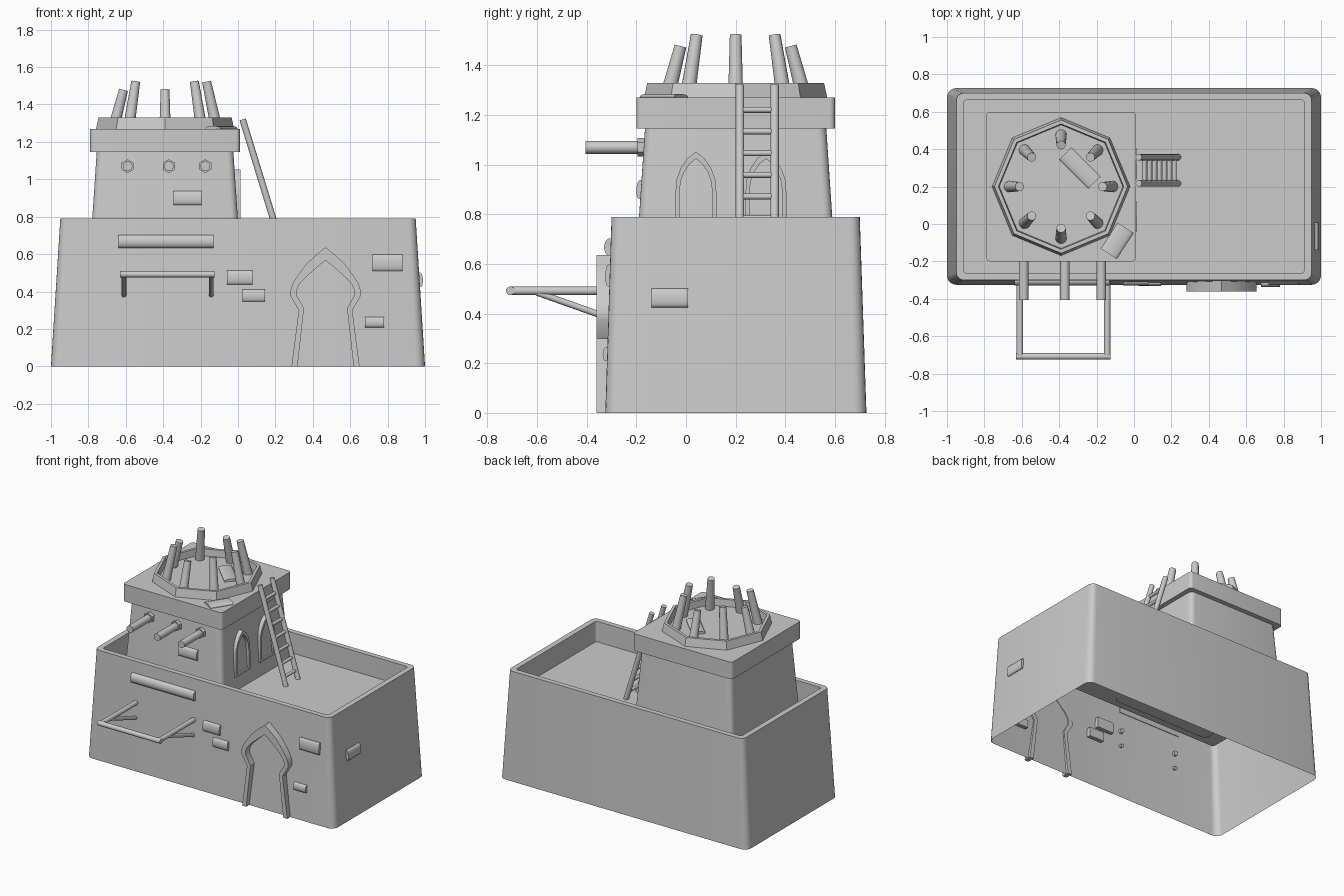
import bpy, bmesh, math
from math import sin, cos, pi, radians
from mathutils import Vector, Matrix

if "Cube" in bpy.data.objects:
    bpy.data.objects.remove(bpy.data.objects["Cube"])

CX, CY = -0.39, 0.20   # tower centre


def finish(name, bm, angle=35):
    bmesh.ops.recalc_face_normals(bm, faces=bm.faces)
    me = bpy.data.meshes.new(name)
    bm.to_mesh(me)
    bm.free()
    ob = bpy.data.objects.new(name, me)
    bpy.context.collection.objects.link(ob)
    bpy.ops.object.select_all(action='DESELECT')
    ob.select_set(True)
    bpy.context.view_layer.objects.active = ob
    bpy.ops.object.shade_smooth_by_angle(angle=radians(angle))
    return ob


def loft(name, rings, cap_first=True, cap_last=True, angle=35):
    bm = bmesh.new()
    vs = [[bm.verts.new(p) for p in r] for r in rings]
    n = len(rings[0])
    for a, b in zip(vs, vs[1:]):
        for i in range(n):
            j = (i + 1) % n
            bm.faces.new((a[i], a[j], b[j], b[i]))
    if cap_first:
        bm.faces.new(vs[0][::-1])
    if cap_last:
        bm.faces.new(vs[-1])
    return finish(name, bm, angle)


def rounded(x0, x1, y0, y1, r, z, seg=5):
    pts = []
    for k, (x, y) in enumerate(((x1 - r, y1 - r), (x0 + r, y1 - r), (x0 + r, y0 + r), (x1 - r, y0 + r))):
        for s in range(seg + 1):
            a = (k + s / seg) * pi / 2
            pts.append((x + r * cos(a), y + r * sin(a), z))
    return pts


def square(h, r, z):
    return rounded(CX - h, CX + h, CY - h, CY + h, r, z)


def octagon(r, z):
    return [(CX + r * cos(i * pi / 4), CY + r * sin(i * pi / 4), z) for i in range(8)]


def rod(name, p, q, r1, r2=None, seg=14):
    p, q = Vector(p), Vector(q)
    d = q - p
    m = Matrix.Translation((p + q) / 2) @ d.to_track_quat('Z', 'Y').to_matrix().to_4x4()
    bm = bmesh.new()
    bmesh.ops.create_cone(bm, cap_ends=True, segments=seg, radius1=r1,
                          radius2=r1 if r2 is None else r2, depth=d.length, matrix=m)
    return finish(name, bm, 50 if seg > 8 else 20)


def tile(name, loc, rot, length, width, back=0.03, side=0.006, rise=0.012):
    # slab with a gently curved outer face; local z is its normal
    prof = [(-width / 2, -back)]
    prof += [(-cos(i * pi / 8) * width / 2, side + rise * sin(i * pi / 8)) for i in range(9)]
    prof += [(width / 2, -back)]
    m = Matrix.Translation(loc) @ rot
    return loft(name, [[m @ Vector((s * length / 2, y, z)) for y, z in prof] for s in (-1, 1)])


def frame(name, outer, inner, to3d, front, back, closed):
    # trim strip between two outlines, given depth
    bm = bmesh.new()
    n = len(outer)
    secs = [[bm.verts.new(to3d(*p, d)) for p, d in ((o, back), (o, front), (i, front), (i, back))]
            for o, i in zip(outer, inner)]
    for k in range(n if closed else n - 1):
        a, b = secs[k], secs[(k + 1) % n]
        for i in range(4):
            j = (i + 1) % 4
            bm.faces.new((a[i], a[j], b[j], b[i]))
    if not closed:
        bm.faces.new(secs[0])
        bm.faces.new(secs[-1][::-1])
    return finish(name, bm, 30)


def mirrored(half):
    return half + [(-x, z) for x, z in half[-2::-1]]


# lower building: open underneath, parapet around a sunken roof
loft("building_walls", [
    rounded(-1, 1, -0.325, 0.727, 0.05, 0),
    rounded(-0.95, 0.95, -0.30, 0.70, 0.04, 0.79),
    rounded(-0.91, 0.91, -0.262, 0.662, 0.015, 0.79),
    rounded(-0.91, 0.91, -0.262, 0.662, 0.015, 0.64)], cap_first=False)

# tower with flat slab and octagonal rim
loft("tower_walls", [square(0.40, 0.035, 0.63), square(0.365, 0.035, 1.15)])
loft("tower_slab", [square(0.40, 0.022, 1.145), square(0.40, 0.022, 1.27)])
loft("octagon_rim", [octagon(0.37, 1.265), octagon(0.356, 1.33), octagon(0.335, 1.33),
                     octagon(0.33, 1.28)], angle=20)

# ring of inward leaning posts
for i in range(8):
    a = i * pi / 4
    top = 1.478 if i in (2, 4, 6) else 1.522
    rod("crown_post", (CX + 0.275 * cos(a), CY + 0.275 * sin(a), 1.275),
        (CX + 0.222 * cos(a), CY + 0.222 * sin(a), top), 0.031, 0.024)

# pipes with hexagonal collars on the tower front
for x in (-0.59, -0.37, -0.175):
    rod("pipe", (x, -0.15, 1.07), (x, -0.405, 1.07), 0.026)
    rod("pipe_collar", (x, -0.14, 1.07), (x, -0.195, 1.07), 0.037, seg=6)

# pointed window frames on the tower's right side
win_out = mirrored([(0.083, 0.74), (0.083, 0.88), (0.078, 0.94), (0.062, 0.985), (0.035, 1.025), (0, 1.052)])
win_in = mirrored([(0.066, 0.755), (0.066, 0.88), (0.062, 0.93), (0.048, 0.97), (0.026, 1.003), (0, 1.024)])
for y in (0.04, 0.322):
    frame("window_frame", win_out, win_in, lambda u, z, d, y=y: (d, y + u, z), 0.013, -0.04, True)

# flared doorway trim
door_out = mirrored([(0.182, 0), (0.143, 0.30), (0.187, 0.375), (0.188, 0.405), (0.175, 0.445),
                     (0.145, 0.49), (0.105, 0.545), (0.06, 0.588), (0, 0.637)])
door_in = mirrored([(0.15, 0), (0.115, 0.31), (0.155, 0.38), (0.155, 0.405), (0.142, 0.435),
                    (0.117, 0.465), (0.085, 0.495), (0.045, 0.53), (0, 0.567)])
frame("door_trim", door_out, door_in, lambda u, z, d: (0.468 + u, d, z), -0.36, -0.305, False)

# awning frame with braces, and the roll above it
for x in (-0.61, -0.143):
    rod("awning_arm", (x, -0.29, 0.492), (x, -0.705, 0.492), 0.0175)
    rod("awning_brace", (x, -0.60, 0.485), (x, -0.29, 0.375), 0.013)
rod("awning_bar", (-0.63, -0.708, 0.492), (-0.125, -0.708, 0.492), 0.0175)
wall_rot = Matrix.Rotation(radians(88.2), 4, 'X')
tile("awning_roll", (-0.385, -0.304, 0.668), wall_rot, 0.51, 0.07, back=0.005, side=0.004, rise=0.022)

# exposed bricks on the walls
for x, z, l, w in ((0.01, 0.475, 0.135, 0.075), (0.085, 0.378, 0.12, 0.065),
                   (0.80, 0.553, 0.16, 0.088), (0.73, 0.236, 0.10, 0.055)):
    tile("wall_brick", (x, -0.325 + 0.0316 * z, z), wall_rot, l, w)
tile("tower_brick", (-0.27, -0.182, 0.90), Matrix.Rotation(radians(86.2), 4, 'X'), 0.15, 0.075)
tile("side_brick", (0.971, -0.065, 0.463),
     Matrix.Rotation(pi / 2, 4, 'Z') @ Matrix.Rotation(radians(86.4), 4, 'X'), 0.148, 0.075)

# loose slabs lying on the tower top
tile("loose_slab", (-0.29, 0.30, 1.28), Matrix.Rotation(radians(-45), 4, 'Z'), 0.22, 0.09, back=0.005)
tile("loose_slab", (-0.09, -0.09, 1.27), Matrix.Rotation(radians(57), 4, 'Z'), 0.165, 0.10, back=0.005, side=0.003)

# ladder leaning on the tower
for y in (0.217, 0.357):
    rod("ladder_rail", (0.235, y, 0.635), (0.025, y, 1.32), 0.0175)
for i in range(7):
    z = 0.697 + i * 0.0873
    x = 0.235 - (z - 0.635) * 0.3066
    rod("ladder_rung", (x, 0.217, z), (x, 0.357, z), 0.012, seg=10)
